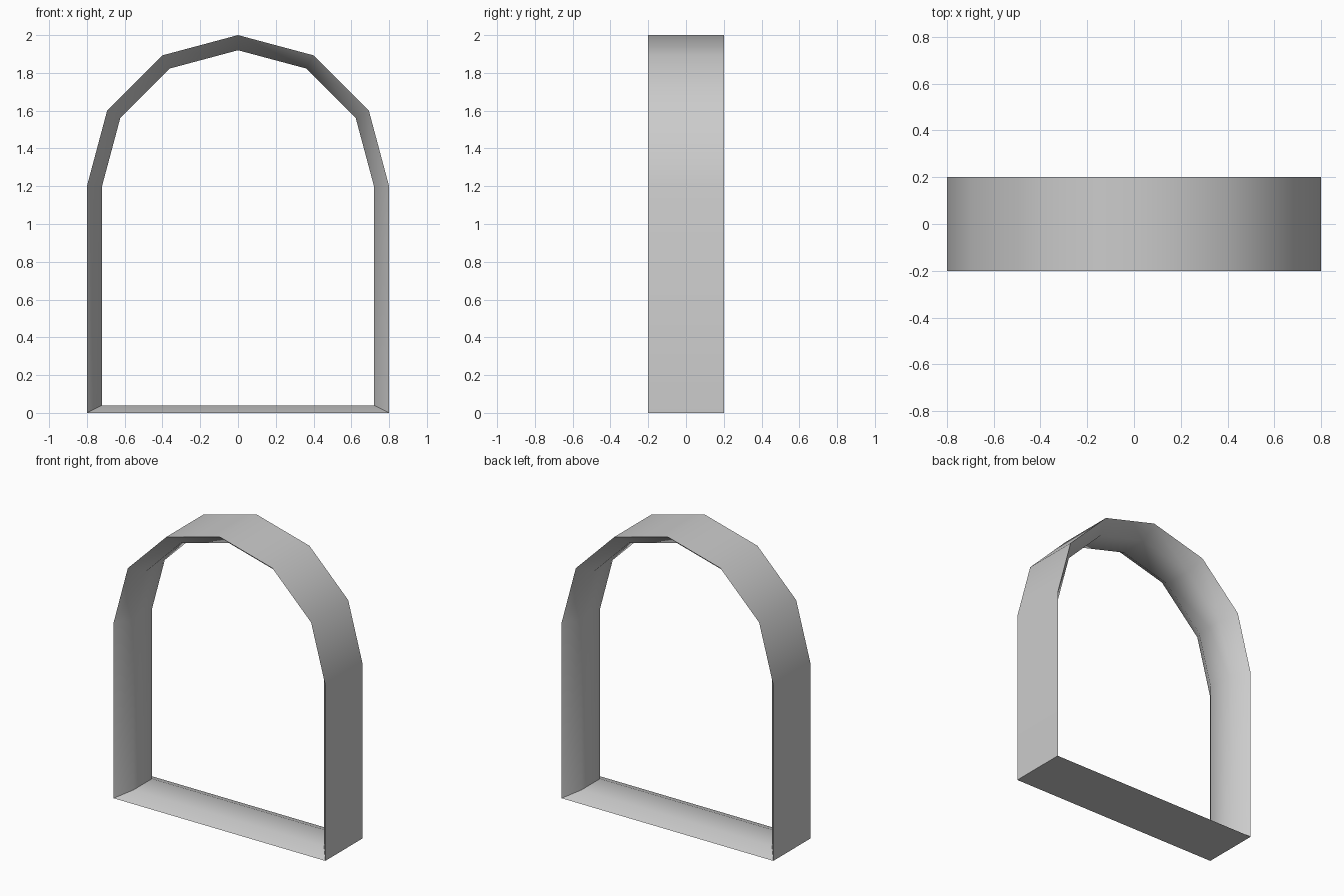
import bpy, bmesh, math

if "Cube" in bpy.data.objects:
    bpy.data.objects.remove(bpy.data.objects["Cube"])

HALF_DEPTH = 0.2      # outer strip
HALF_RIDGE = 0.1      # flat inner band
SPRING = 1.2          # height where the arch begins


def arch_outline(radius, floor):
    """Closed outline: two bottom corners plus a six-sided half circle."""
    pts = [(-radius, floor), (radius, floor)]
    for i in range(7):
        a = math.pi * i / 6
        pts.append((radius * math.cos(a), SPRING + radius * math.sin(a)))
    return pts


def ring(bm, outline, y):
    return [bm.verts.new((x, y, z)) for x, z in outline]


grey = bpy.data.materials.new("plain grey")
grey.diffuse_color = (0.6, 0.6, 0.6, 1)
grey.use_nodes = True
grey.node_tree.nodes["Principled BSDF"].inputs["Base Color"].default_value = grey.diffuse_color

# Arched frame: straight outer strip, bevelled inner band
outer, inner = arch_outline(0.8, 0.0), arch_outline(0.72, 0.04)
bm = bmesh.new()
rings = [ring(bm, outer, -HALF_DEPTH), ring(bm, outer, HALF_DEPTH),
         ring(bm, inner, HALF_RIDGE), ring(bm, inner, -HALF_RIDGE)]
n = len(outer)
for k in range(4):
    a, b = rings[k], rings[(k + 1) % 4]
    for i in range(n):
        j = (i + 1) % n
        bm.faces.new((a[i], a[j], b[j], b[i]))
bmesh.ops.recalc_face_normals(bm, faces=bm.faces)

mesh = bpy.data.meshes.new("arched_frame")
bm.to_mesh(mesh)
bm.free()
mesh.materials.append(grey)
frame = bpy.data.objects.new("arched_frame", mesh)
bpy.context.collection.objects.link(frame)

# Smooth around the arch, sharp at rims and floor corners
bpy.context.view_layer.objects.active = frame
frame.select_set(True)
bpy.ops.object.shade_smooth_by_angle(angle=math.radians(50))
